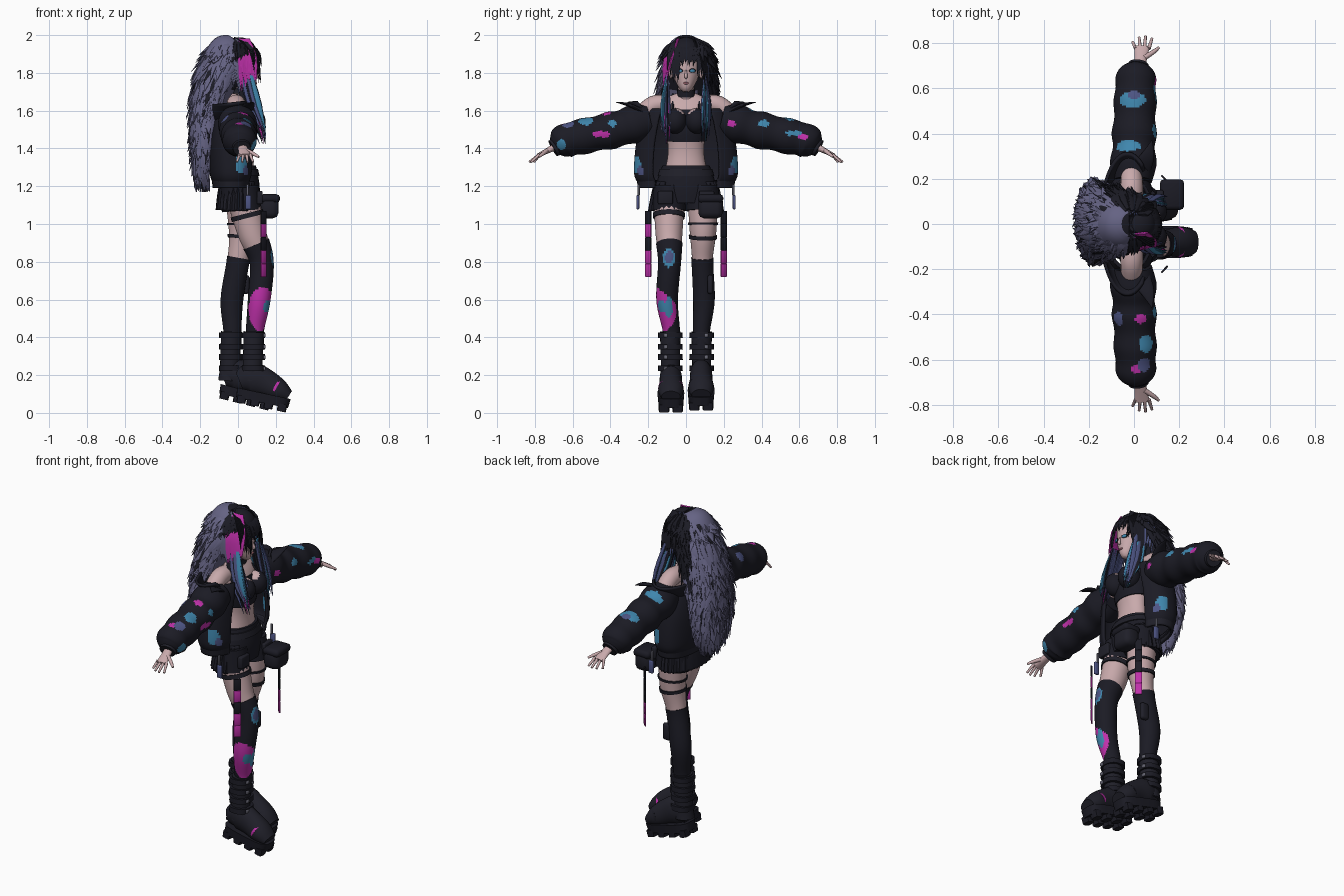
import bpy, bmesh, math, random
from mathutils import Vector, Matrix
random.seed(4)
if "Cube" in bpy.data.objects:
    bpy.data.objects.remove(bpy.data.objects["Cube"])

def material(name, *rgb):
    m = bpy.data.materials.new(name)
    m.use_nodes = True
    m.diffuse_color = m.node_tree.nodes["Principled BSDF"].inputs["Base Color"].default_value = (*rgb, 1)
    return m

ALL = [material("black cloth", .011, .011, .018), material("black leather", .014, .014, .022), material("black hair", .011, .011, .018),
       material("purple grey hair", .13, .125, .23), material("skin", .58, .4, .41), material("magenta", .52, .03, .4),
       material("bright blue", .05, .24, .42), material("indigo", .075, .09, .23), material("dull metal", .14, .14, .18), material("lips", .4, .16, .19)]
CLOTH, LEATHER, DARK, HAIR, SKIN, PINK, BLUE, INDIGO, METAL, LIPS = range(10)
X, Y, Z = Matrix.Identity(3)

def smooth_path(pts, steps):
    """Catmull-Rom through (x, y, z, ra, rb) points."""
    out, ext = [], [pts[0], *pts, pts[-1]]
    for p in zip(ext, ext[1:], ext[2:], ext[3:]):
        for t in (k / steps for k in range(steps)):
            out.append([b + .5 * t * (c - a + t * (2 * a - 5 * b + 4 * c - d + t * (3 * b - a - 3 * c + d))) for a, b, c, d in zip(*p)])
    return out + [list(pts[-1])]

def bulge(v, power):
    return math.copysign(abs(v) ** power, v)

def add_loft(bm, pts, mat, sides=20, steps=4, ref=X, power=1, arc=None, pleat=0):
    """Elliptic rings along a path; arc leaves a gap of that many degrees each side of +x."""
    path, rings = smooth_path(pts, steps), []
    pos = [Vector(p[:3]) for p in path]
    gap, spans = math.radians(arc or 0), sides - (arc is not None)
    angles = [gap + (math.tau - 2 * gap) * k / spans for k in range(sides)]
    for i, p in enumerate(path):
        t = (pos[min(i + 1, len(pos) - 1)] - pos[max(i - 1, 0)]).normalized()
        a = (ref - t * ref.dot(t)).normalized()
        u, v = a * max(p[3], .001), t.cross(a) * max(p[4], .001)
        rings.append([bm.verts.new(pos[i] + (u * bulge(math.cos(g), power) + v * bulge(math.sin(g), power)) * (1 + pleat * (k % 2)))
                      for k, g in enumerate(angles)])
    faces = [bm.faces.new((r[k], r[(k + 1) % sides], q[(k + 1) % sides], q[k])) for r, q in zip(rings, rings[1:]) for k in range(spans)]
    if arc is None:
        faces += [bm.faces.new(rings[0][::-1]), bm.faces.new(rings[-1])]
    for f in faces:
        f.material_index = mat

def finish(name, bm, thick=0):
    bmesh.ops.recalc_face_normals(bm, faces=bm.faces)
    me = bpy.data.meshes.new(name)
    bm.to_mesh(me)
    for m in ALL:
        me.materials.append(m)
    me.shade_smooth()
    me.set_sharp_from_angle(angle=math.radians(50))
    ob = bpy.data.objects.new(name, me)
    bpy.context.collection.objects.link(ob)
    if thick:
        ob.modifiers.new("thickness", 'SOLIDIFY').thickness = thick
    return ob

def loft(name, pts, mat, thick=0, **kw):
    bm = bmesh.new()
    add_loft(bm, pts, mat, **kw)
    return finish(name, bm, thick)

def stack(rows, y=0):
    """Rows of (z, x centre, x radius, y radius) become loft points."""
    return [(x, y, z, rx, ry) for z, x, rx, ry in rows]

def solid(name, loc, size, mat, bevel=0, turn=0):
    """A bevelled box, or a ball of the given radii when there is no bevel."""
    bm, scale = bmesh.new(), Matrix.Diagonal((*size, 1))
    if bevel:
        bmesh.ops.create_cube(bm, size=1, matrix=scale)
        bmesh.ops.bevel(bm, geom=bm.edges[:], offset=bevel, segments=2, affect='EDGES', profile=.5)
    else:
        bmesh.ops.create_uvsphere(bm, u_segments=24, v_segments=16, radius=1, matrix=scale)
    bm.transform(Matrix.Translation(loc) @ Matrix.Rotation(turn, 4, 'Z'))
    for f in bm.faces:
        f.material_index = mat
    return finish(name, bm)

def paint(ob, s, *splashes):
    """Colour the faces inside ellipsoids, mirrored to side s."""
    for x, y, z, a, b, c, mat in splashes:
        for f in ob.data.polygons:
            if ((f.center.x - x) / a) ** 2 + ((f.center.y - s * y) / b) ** 2 + ((f.center.z - z) / c) ** 2 < 1:
                f.material_index = mat

# Head, neck and torso
loft("head", stack([(1.7, .06, .015, .015), (1.72, .055, .04, .035), (1.77, .035, .066, .062), (1.83, .02, .08, .078),
                    (1.91, .01, .082, .078), (1.97, 0, .04, .04)]), SKIN, sides=28)
loft("neck", stack([(1.62, -.01, .042, .05), (1.75, .02, .038, .04)]), SKIN)
loft("choker", stack([(1.68, .003, .045, .048), (1.715, .012, .044, .046)]), LEATHER)
loft("torso", stack([(1.25, .01, .08, .12), (1.38, .012, .066, .095), (1.5, .015, .08, .11), (1.59, 0, .075, .14),
                     (1.65, -.01, .055, .14), (1.69, -.01, .035, .055)]), SKIN, sides=28)
loft("crop_top", stack([(1.44, .014, .078, .108), (1.51, .017, .086, .118), (1.59, .002, .08, .135)]), CLOTH, sides=28)
loft("nose", [(.099, 0, 1.815, .003, .004), (.108, 0, 1.782, .008, .009), (.1, 0, 1.772, .004, .006)], SKIN, sides=10)
solid("lips", (.095, 0, 1.745), (.006, .016, .006), LIPS)
for s, side in ((-1, "right_"), (1, "left_")):
    paint(solid(side + "bust", (.08, s * .056, 1.545), (.066, .06, .068), CLOTH), s, (.08, .01, 1.63, .09, .05, .05, SKIN))
    solid(side + "eye_lash", (.095, s * .034, 1.812), (.006, .02, .011), DARK, turn=s * .4)
    solid(side + "eye", (.098, s * .034, 1.81), (.006, .015, .009), BLUE, turn=s * .4)
    solid(side + "ear", (.01, s * .08, 1.8), (.02, .01, .032), SKIN)
    loft(side + "shoulder", [(-.01, s * .09, 1.635, .05, .045), (-.01, s * .17, 1.63, .05, .05), (-.01, s * .26, 1.56, .045, .045)], SKIN)
    loft(side + "top_strap", [(.09, s * .07, 1.6, .006, .007), (-.01, s * .07, 1.685, .006, .007)], CLOTH, sides=6, ref=Y)

# Long hair: a core covered in tapering tufts
core = smooth_path(stack([(1.17, -.18, .01, .04), (1.3, -.185, .035, .13), (1.5, -.175, .06, .165), (1.7, -.13, .1, .145),
                          (1.85, -.07, .12, .128), (1.94, -.035, .1, .096), (1.98, -.015, .045, .05)]), 8)
def on_core(z, ang, out=0):
    p = min(core, key=lambda q: abs(q[2] - z))
    return Vector((p[0] + (p[3] + out) * math.cos(ang), .01 + (p[4] + out) * math.sin(ang), z))
def hair_colour(p):
    return DARK if p.x > -.025 or (p.z > 1.66 and p.y > .02 and p.x + p.y > .02) else HAIR
def strand(bm, a, b, c, wide, mat, ref=X):
    add_loft(bm, [(*a, .004, wide * .6), (*b, .006, wide), (*c, .001, .001)], mat, sides=6, steps=3, ref=ref)
for f in loft("hair_core", core[::2], HAIR, steps=1, sides=28).data.polygons:
    f.material_index = hair_colour(f.center)
solid("hair_cap", (.012, 0, 1.908), (.086, .088, .08), DARK)
bm = bmesh.new()
for i in range(720):
    z, ang = random.uniform(1.29, 1.975), random.uniform(.3, 1.7) * math.pi
    if i < 110:
        z, ang = random.uniform(1.94, 1.98), random.uniform(.2, 1.8) * math.pi
    drop = min(random.uniform(.1, .2), z - 1.17) * (.5 if z > 1.9 else 1)
    mid, out = on_core(z - drop * .5, ang, .014), Vector((math.cos(ang), math.sin(ang), .1))
    tip = on_core(z - drop, ang + random.uniform(-.2, .2), random.uniform(.012, .042))
    mat = hair_colour(mid) if random.random() > .06 else DARK
    strand(bm, on_core(z, ang, -.002), mid, tip, random.uniform(.011, .02), mat, out)
finish("hair_tufts", bm)

# Fringe, coloured side locks and long front locks
bm = bmesh.new()
for i in range(26):
    y = -.085 + .17 * i / 25
    low = 1.85 - (.09 if -.06 < y < -.03 else .05 * (abs(y) > .06)) + random.uniform(-.02, .01)
    strand(bm, (-.02, y * .4, 1.985), (.098 - 5 * y * y, y, 1.925), (.125 - 5 * y * y, y * 1.05 - .008, low), .013, DARK)
finish("fringe", bm)
bm = bmesh.new()
for s in (-1, 1):
    for i in range(16):
        x, out = -.035 + .008 * i, Vector((.4, s, 0))
        mat = (PINK if i > 4 else HAIR) if s < 0 else (DARK if i > 6 or i % 2 else INDIGO)
        strand(bm, (x * .5 + .01, s * .04, 1.98), (x, s * (.112 - .4 * max(x, 0)), 1.88),
               (x + .012, s * (.12 - .2 * max(x, 0)), random.uniform(1.7, 1.76)), .018, mat, out)
    for i in range(22):
        mat = (INDIGO, DARK, INDIGO, INDIGO if s < 0 else BLUE, PINK if s < 0 else BLUE, INDIGO, DARK, BLUE)[i % 8]
        x, y = random.uniform(-.015, .07), random.uniform(.085, .13)
        strand(bm, (x, s * .1, 1.8), (x + .045, s * y, 1.63), (x * .4 + .12, s * (y - .005), random.uniform(1.42, 1.52)), .014, mat, out)
finish("side_locks", bm)

# Open jacket body, hem band and off-shoulder collar
jacket = loft("jacket_body", stack([(1.21, -.03, .1, .25), (1.27, -.03, .12, .275), (1.42, -.03, .125, .265), (1.54, -.02, .12, .235),
                                    (1.61, -.02, .105, .2)]), CLOTH, arc=35, sides=72, steps=10, power=.8, thick=.015)
loft("jacket_hem", stack([(1.19, -.03, .104, .255), (1.24, -.03, .11, .262)]), LEATHER, arc=35, sides=40, power=.8, thick=.015)
loft("jacket_collar", stack([(1.56, -.02, .115, .21), (1.6, -.025, .12, .26), (1.645, -.03, .11, .31)]), CLOTH, arc=56, sides=40, thick=.014)
for s in (-1, 1):
    paint(jacket, s, (.02, .265, 1.315, .036, .035, .05, BLUE), (.045, .25, 1.28, .02, .03, .025, INDIGO))
    loft("collar_tip", [(.03, s * .24, 1.6, .045, .012), (.06, s * .3, 1.63, .03, .01), (.08, s * .37, 1.645, .002, .002)], CLOTH)

# Puffy sleeves with paint splashes, cuffs and hands
rows = ((.19, 1.55, .085), (.27, 1.53, .103), (.34, 1.51, .092), (.4, 1.495, .1), (.47, 1.48, .09), (.54, 1.465, .096), (.6, 1.452, .088),
        (.645, 1.437, .09), (.675, 1.418, .073), (.695, 1.405, .045))
splashes = {-1: [(.09, .45, 1.475, .05, .05, .016, PINK), (.07, .39, 1.53, .04, .025, .022, BLUE), (.05, .53, 1.54, .035, .04, .04, BLUE),
                 (.03, .42, 1.59, .025, .022, .03, PINK), (-.07, .42, 1.56, .03, .03, .03, INDIGO), (.09, .66, 1.42, .06, .025, .03, BLUE),
                 (.01, .64, 1.52, .022, .022, .03, PINK), (.04, .62, 1.52, .03, .035, .03, INDIGO)],
            1: [(-.01, .55, 1.56, .065, .035, .05, BLUE), (0, .57, 1.56, .03, .02, .05, INDIGO), (-.03, .345, 1.6, .06, .026, .05, BLUE),
                (.1, .24, 1.53, .05, .022, .02, PINK), (.08, .41, 1.53, .04, .03, .022, BLUE), (.09, .57, 1.48, .05, .045, .014, BLUE),
                (.09, .62, 1.46, .05, .03, .014, PINK)]}
for s, side in ((-1, "right_"), (1, "left_")):
    paint(loft(side + "sleeve", [(.03 * y - .011, s * y, z, r, r) for y, z, r in rows], CLOTH, sides=56, steps=8), s, *splashes[s])
    loft(side + "cuff", [(.015, s * .67, 1.42, .054, .054), (.02, s * .705, 1.4, .046, .046)], LEATHER)
    bm = bmesh.new()
    add_loft(bm, [(.02, s * .68, 1.415, .024, .02), (.03, s * .735, 1.387, .028, .015), (.035, s * .785, 1.362, .034, .01)], SKIN, sides=14)
    for x, end in ((.008, .805), (.027, .825), (.046, .83), (.065, .82)):
        add_loft(bm, [(x, s * .775, 1.368, .009, .009), (x * 1.5 - .018, s * end, 1.328, .006, .006)], SKIN, sides=8)
    add_loft(bm, [(.045, s * .735, 1.39, .012, .012), (.085, s * .76, 1.37, .01, .01), (.11, s * .78, 1.355, .006, .006)], SKIN, sides=8, ref=Z)
    finish(side + "hand", bm)

# Shorts, belts, pleated skirt, ribbons and hip pouch
loft("shorts_waist", stack([(1.11, .01, .1, .15), (1.2, .01, .105, .16), (1.31, .01, .085, .125)]), CLOTH, sides=28)
loft("waist_belt", stack([(1.255, .01, .104, .15), (1.29, .01, .096, .14)]), LEATHER, sides=28)
loft("skirt", stack([(1.07, 0, .112, .19), (1.14, .003, .108, .178), (1.23, .01, .1, .158)]), CLOTH, arc=42, sides=44, pleat=.06, thick=.006)
for s, side in ((-1, "right_"), (1, "left_")):
    loft(side + "shorts_leg", stack([(1.07, .02, .105, .09), (1.2, .01, .1, .085)], s * .09), CLOTH)
    solid(side + "pocket", (.115, s * .11, 1.14), (.03, .08, .07), LEATHER, .006)
    solid(side + "tassel_cord", (.05, s * .25, 1.18), (.012, .012, .06), METAL, .003)
    solid(side + "tassel", (.055, s * .255, 1.115), (.03, .016, .075), INDIGO, .005)
    for i in range(5):
        mat = PINK if i > 2 or i == 1 and s < 0 else CLOTH
        solid(side + "ribbon_%d" % i, (.135, s * .2, 1.035 - .07 * i), (.04, .008, .07), mat, .002, -s * .8)
solid("hip_pouch", (.165, .13, 1.09), (.1, .13, .12), LEATHER, .03)
solid("pouch_flap", (.168, .13, 1.135), (.108, .135, .045), CLOTH, .018)

# Legs: side, path, stocking top, strap heights, heel position and tilt
legs = (("right_", -1, [(.09, .078, .36, .044), (.09, .078, .44, .044), (.112, .1, .6, .056), (.125, .087, .8, .06), (.075, .09, .95, .075),
                        (.03, .09, 1.12, .085)], .9, (1.04,), (-.02, .06, 12)),
        ("left_", 1, [(-.03, .082, .36, .044), (-.03, .082, .44, .044), (-.032, .095, .6, .056), (0, .087, .8, .057), (.025, .09, .95, .073),
                      (.02, .09, 1.12, .085)], .83, (.93, 1), (-.11, .08, 14)))
for side, s, rows, top, straps, (hx, hz, tilt) in legs:
    path = smooth_path([(x, s * y, z, r, r * .95) for x, y, z, r in rows], 16)
    def around(name, lo, hi, grow, mat):
        return loft(side + name, [(*p[:3], p[3] + grow, p[4] + grow) for p in path if lo <= p[2] <= hi], mat, steps=1, sides=40)
    around("thigh", top - .02, 1.12, 0, SKIN)
    sock = around("stocking", .36, top, .004, CLOTH)
    for z in straps:
        around("thigh_strap", z - .014, z + .017, .007, LEATHER)
    if s < 0:
        paint(sock, s, (.13, .14, .545, .075, .09, .12, PINK), (.16, .13, .56, .03, .03, .035, BLUE), (.16, .09, .56, .04, .02, .06, BLUE),
              (.18, .09, .82, .04, .035, .05, BLUE), (.19, .09, .825, .04, .022, .032, INDIGO))
    else:
        solid("knee_pad", (.035, .128, .68), (.05, .03, .1), LEATHER, .012)
    # Boot shaft with straps and buckles
    ax, ay = rows[1][0] - .005, s * .083
    loft(side + "boot_shaft", stack([(.17, ax - .012, .058, .055), (.25, ax - .008, .052, .05), (.43, ax, .055, .055)], ay), LEATHER)
    for z in (.235, .295, .35, .41):
        loft(side + "boot_strap", stack([(z - .014, ax - .004, .061, .066), (z + .016, ax - .004, .061, .064)], ay), CLOTH, power=.8)
        solid(side + "boot_buckle", (ax + .054, ay + s * .025, z), (.014, .02, .02), METAL, .004)
    # Foot, platform sole and lugs, tipped toe-down
    bm = bmesh.new()
    add_loft(bm, [(.005, 0, .11, .05, .04), (.06, 0, .14, .085, .058), (.14, 0, .13, .075, .06), (.22, 0, .105, .06, .067),
                  (.275, 0, .085, .035, .05)], LEATHER, ref=Z)
    add_loft(bm, [(.145, 0, .025, .14, .066), (.145, 0, .075, .145, .071)], CLOTH, sides=32, power=.55)
    add_loft(bm, [(.19, 0, .118, .06, .066), (.203, 0, .114, .06, .068)], PINK if s < 0 else CLOTH, ref=Z)
    for x, e in ((.035 + .073 * i, e) for i in range(4) for e in (-.036, .036)):
        add_loft(bm, [(x, e, 0, .024, .028), (x, e, .04, .026, .03)], CLOTH, sides=8, steps=1, power=.5)
    bm.transform(Matrix.Translation((hx, s * .08, hz)) @ Matrix.Rotation(math.radians(tilt), 4, 'Y'))
    finish(side + "boot_foot", bm)

# Keep only the colours each part uses
bpy.ops.object.select_by_type(type='MESH')
bpy.context.view_layer.objects.active = bpy.context.selected_objects[0]
bpy.ops.object.material_slot_remove_unused()
